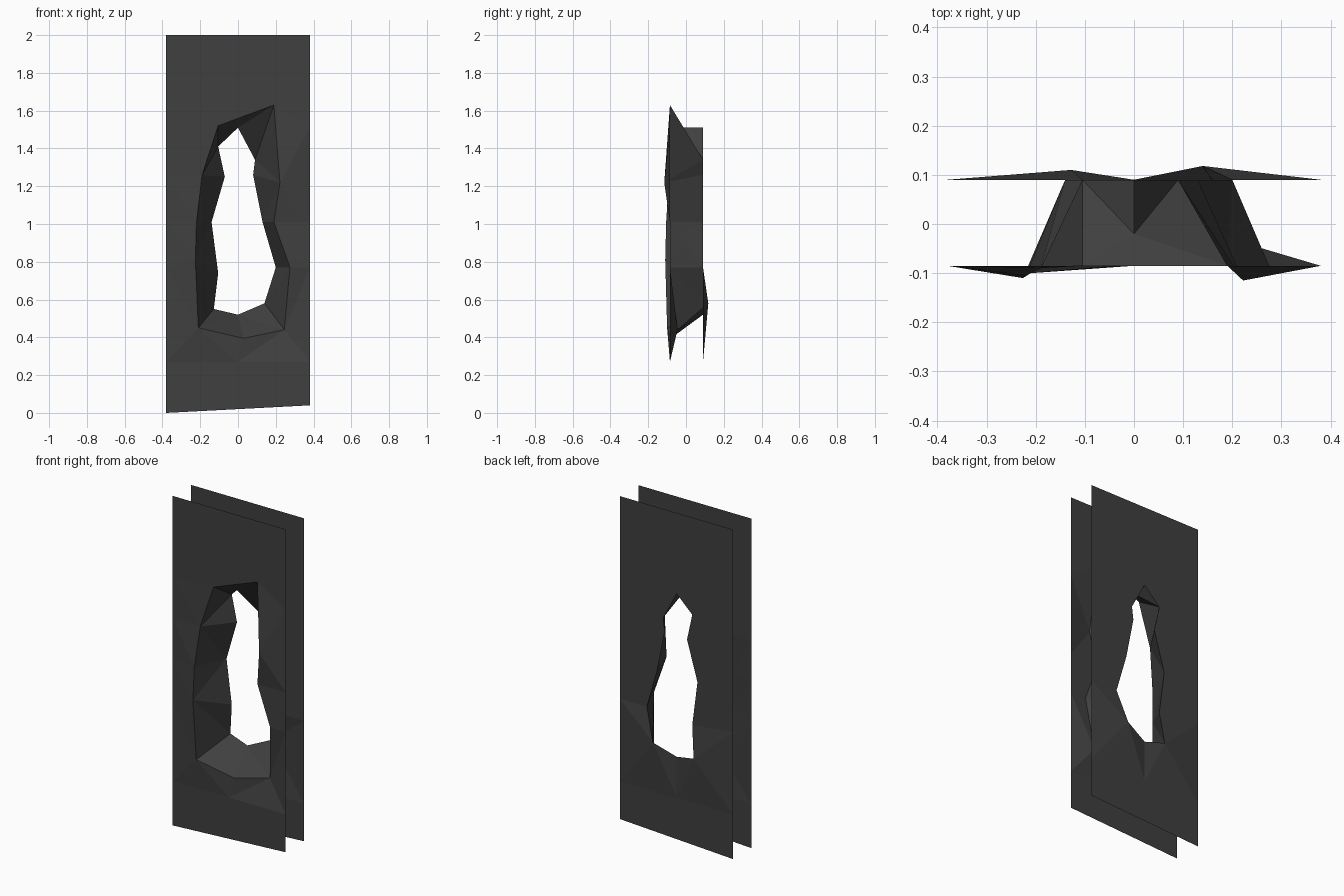
import bpy
import bmesh

if "Cube" in bpy.data.objects:
    bpy.data.objects.remove(bpy.data.objects["Cube"])

FRONT_Y, BACK_Y = -0.085, 0.09

# Rim of the hole in each sheet, clockwise from top left: x, z, y
front_rim = [(-0.105, 1.52, -0.085), (0, 1.51, -0.02), (0.19, 1.63, -0.085),
             (0.222, 1.22, -0.115), (0.19, 1.01, -0.085), (0.275, 0.77, -0.085),
             (0.245, 0.44, -0.045), (0.03, 0.395, -0.08), (-0.21, 0.45, -0.10),
             (-0.226, 0.81, -0.11), (-0.22, 1.01, -0.105), (-0.19, 1.26, -0.09)]
back_rim = [(-0.105, 1.41, 0.09), (0, 1.51, 0.09), (0.09, 1.34, 0.09),
            (0.08, 1.26, 0.09), (0.13, 1.01, 0.09), (0.20, 0.77, 0.09),
            (0.14, 0.58, 0.118), (0, 0.52, 0.09), (-0.128, 0.55, 0.11),
            (-0.105, 0.74, 0.09), (-0.14, 1.01, 0.09), (-0.07, 1.25, 0.09)]

# Undamaged ring around the hole, matching the rim points: x, z
ring = [(-0.38, 1.51), (0, 1.75), (0.38, 1.51), (0.38, 1.26), (0.38, 1.01),
        (0.38, 0.77), (0.38, 0.27), (0, 0.27), (-0.38, 0.27),
        (-0.38, 0.77), (-0.38, 1.01), (-0.38, 1.26)]
N = len(ring)

dark = bpy.data.materials.new("dark_grey")
dark.diffuse_color = (0.05, 0.05, 0.05, 1)
dark.use_nodes = True
dark.node_tree.nodes["Principled BSDF"].inputs["Base Color"].default_value = dark.diffuse_color


def finish(bm, name):
    bmesh.ops.recalc_face_normals(bm, faces=bm.faces[:])
    mesh = bpy.data.meshes.new(name)
    bm.to_mesh(mesh)
    bm.free()
    mesh.materials.append(dark)
    obj = bpy.data.objects.new(name, mesh)
    bpy.context.collection.objects.link(obj)


def sheet(name, rim, y, folded_top):
    bm = bmesh.new()
    inner = [bm.verts.new((x, yy, z)) for x, z, yy in rim]
    outer = [bm.verts.new((x, y, z)) for x, z in ring]
    tl, tr, br, bl = [bm.verts.new((x, y, z)) for x, z in
                      [(-0.38, 2), (0.38, 2), (0.38, 0.04), (-0.38, 0)]]
    # solid top and bottom areas
    bm.faces.new((tl, tr, outer[2], outer[1], outer[0]))
    bm.faces.new((outer[8], outer[7], outer[6], br, bl))
    # torn area between ring and rim
    for i in range(N):
        j = (i + 1) % N
        if folded_top and i < 2:
            continue
        bm.faces.new((outer[i], outer[j], inner[j], inner[i]))
    # flap bent inward above the hole
    if folded_top:
        bm.faces.new((outer[0], outer[1], inner[0]))
        bm.faces.new((outer[1], inner[2], inner[0]))
        bm.faces.new((outer[1], outer[2], inner[2]))
        bm.faces.new((inner[0], inner[2], inner[1]))
    bmesh.ops.triangulate(bm, faces=bm.faces[:])
    finish(bm, name)


def tunnel(name):
    bm = bmesh.new()
    a = [bm.verts.new((x, y, z)) for x, z, y in front_rim]
    b = [bm.verts.new((x, y, z)) for x, z, y in back_rim]
    for i in range(N):
        j = (i + 1) % N
        bm.faces.new((a[i], a[j], b[j], b[i]))
    bmesh.ops.triangulate(bm, faces=bm.faces[:])
    finish(bm, name)


sheet("front_sheet", front_rim, FRONT_Y, True)
sheet("back_sheet", back_rim, BACK_Y, False)
tunnel("hole_wall")
